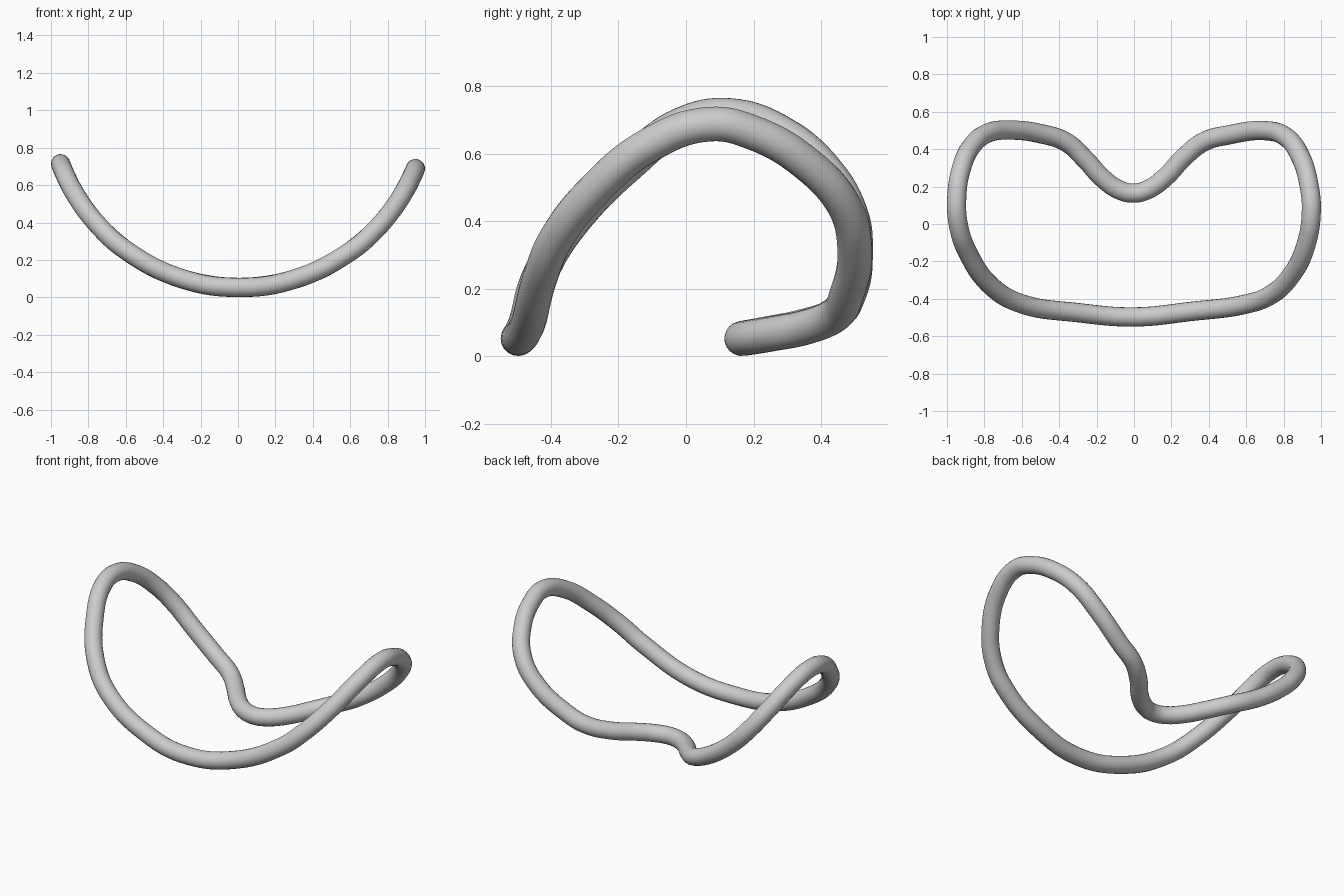
import bpy
import math

if "Cube" in bpy.data.objects:
    bpy.data.objects.remove(bpy.data.objects["Cube"])

TUBE = 0.0515

# Plan outline of the bent ring (x, y), one closed loop
plan = [
    (0, -.497), (-.3, -.474), (-.6, -.427), (-.76, -.335), (-.88, -.17),
    (-.938, -.01), (-.948, .13), (-.925, .29), (-.865, .42), (-.78, .487),
    (-.67, .502), (-.5, .483), (-.36, .436), (-.26, .345), (-.17, .247),
    (-.08, .183), (0, .165), (.08, .187), (.17, .253), (.27, .36),
    (.38, .443), (.5, .475), (.7, .499), (.81, .467), (.89, .36),
    (.937, .2), (.948, .07), (.92, -.11), (.84, -.275), (.73, -.38),
    (.6, -.428), (.3, -.468),
]


def lift(x):
    # The ring lies on a cylinder whose axis runs front to back
    return 1.071 - math.sqrt(1.018 ** 2 - (x - .005) ** 2)


# Tube swept along the saddle-shaped loop
curve = bpy.data.curves.new("bent_ring", "CURVE")
curve.dimensions = "3D"
curve.bevel_depth = TUBE
curve.bevel_resolution = 8
curve.resolution_u = 8
spline = curve.splines.new("BEZIER")
spline.bezier_points.add(len(plan) - 1)
for point, (x, y) in zip(spline.bezier_points, plan):
    point.co = (x, y, lift(x))
    point.handle_left_type = point.handle_right_type = "AUTO"
spline.use_cyclic_u = True
spline.use_smooth = True
ring = bpy.data.objects.new("bent_ring", curve)
bpy.context.collection.objects.link(ring)

# Turn into a smooth mesh
bpy.context.view_layer.objects.active = ring
ring.select_set(True)
bpy.ops.object.convert(target="MESH")
bpy.ops.object.shade_smooth()
